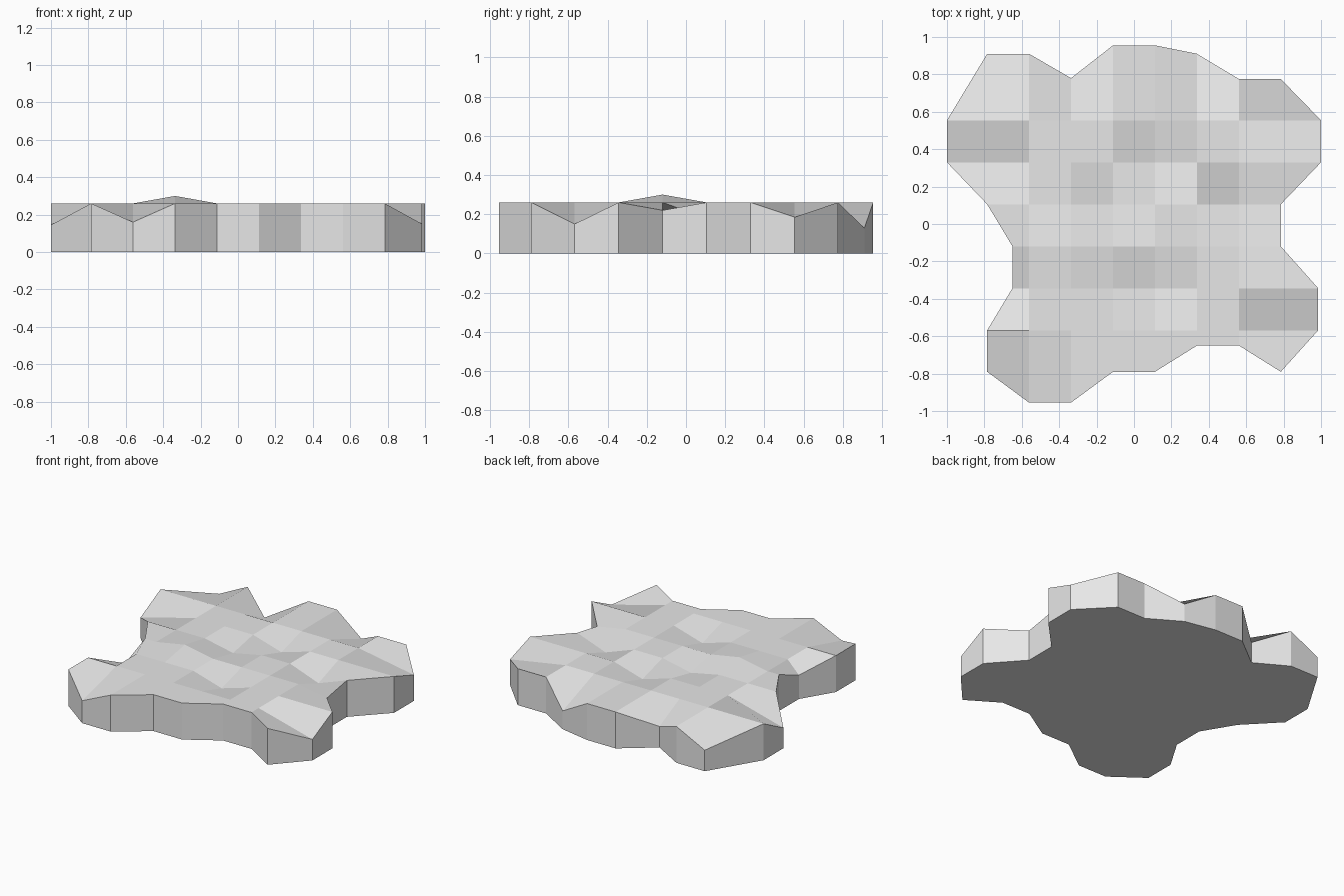
import bpy
import bmesh

cube = bpy.data.objects.get("Cube")
if cube:
    bpy.data.objects.remove(cube, do_unlink=True)

N = 8            # vertices along each side of the patch
STEP = 0.2245    # spacing of the inner grid
TOP = 0.26       # usual height of the surface
Y_SHIFT = -0.007

# Ragged border: one offset per row (left, right) or per column (back, front)
left = [-0.785, -1.0, -1.0, -0.785, -0.65, -0.65, -0.785, -0.785]
right = [0.785, 1.0, 1.0, 0.785, 0.785, 0.985, 0.985, 0.785]
back = [0.91, 0.91, 0.78, 0.955, 0.955, 0.91, 0.775, 0.775]
front = [-0.79, -0.955, -0.955, -0.79, -0.79, -0.65, -0.65, -0.79]

# Dips and bumps as (row from the back, column from the left): height
uneven = {
    (0, 0): 0.15, (0, 2): 0.15, (0, 5): 0.13, (1, 7): 0.185,
    (2, 0): 0.145, (4, 7): 0.22, (5, 0): 0.17, (6, 7): 0.15, (7, 1): 0.16,
    (2, 4): 0.195, (3, 3): 0.215, (3, 6): 0.18, (5, 4): 0.195,
    (4, 2): 0.30,
}


def corner(row, col):
    """Position of one grid vertex, with border vertices pulled to the outline."""
    middle = (N - 1) / 2
    x = (col - middle) * STEP
    y = (middle - row) * STEP + Y_SHIFT
    if col == 0:
        x = left[row]
    elif col == N - 1:
        x = right[row]
    if row == 0:
        y = back[col]
    elif row == N - 1:
        y = front[col]
    return x, y, uneven.get((row, col), TOP)


bm = bmesh.new()

# Uneven top surface
grid = [[bm.verts.new(corner(r, c)) for c in range(N)] for r in range(N)]
for r in range(N - 1):
    for c in range(N - 1):
        bm.faces.new((grid[r][c], grid[r + 1][c],
                      grid[r + 1][c + 1], grid[r][c + 1]))

# Upright walls and flat underside
rim = (grid[0][:-1] + [row[-1] for row in grid[:-1]]
       + grid[-1][:0:-1] + [row[0] for row in grid[:0:-1]])
base = [bm.verts.new((v.co.x, v.co.y, 0)) for v in rim]
for i, vert in enumerate(rim):
    j = (i + 1) % len(rim)
    bm.faces.new((vert, rim[j], base[j], base[i]))
bm.faces.new(base)
bmesh.ops.recalc_face_normals(bm, faces=bm.faces[:])

mesh = bpy.data.meshes.new("ground_patch")
bm.to_mesh(mesh)
bm.free()

# Plain grey material
grey = bpy.data.materials.new("light_grey")
grey.use_nodes = True
colour = (0.8, 0.8, 0.8, 1)
grey.diffuse_color = colour
grey.node_tree.nodes["Principled BSDF"].inputs["Base Color"].default_value = colour
mesh.materials.append(grey)

patch = bpy.data.objects.new("ground_patch", mesh)
bpy.context.collection.objects.link(patch)
